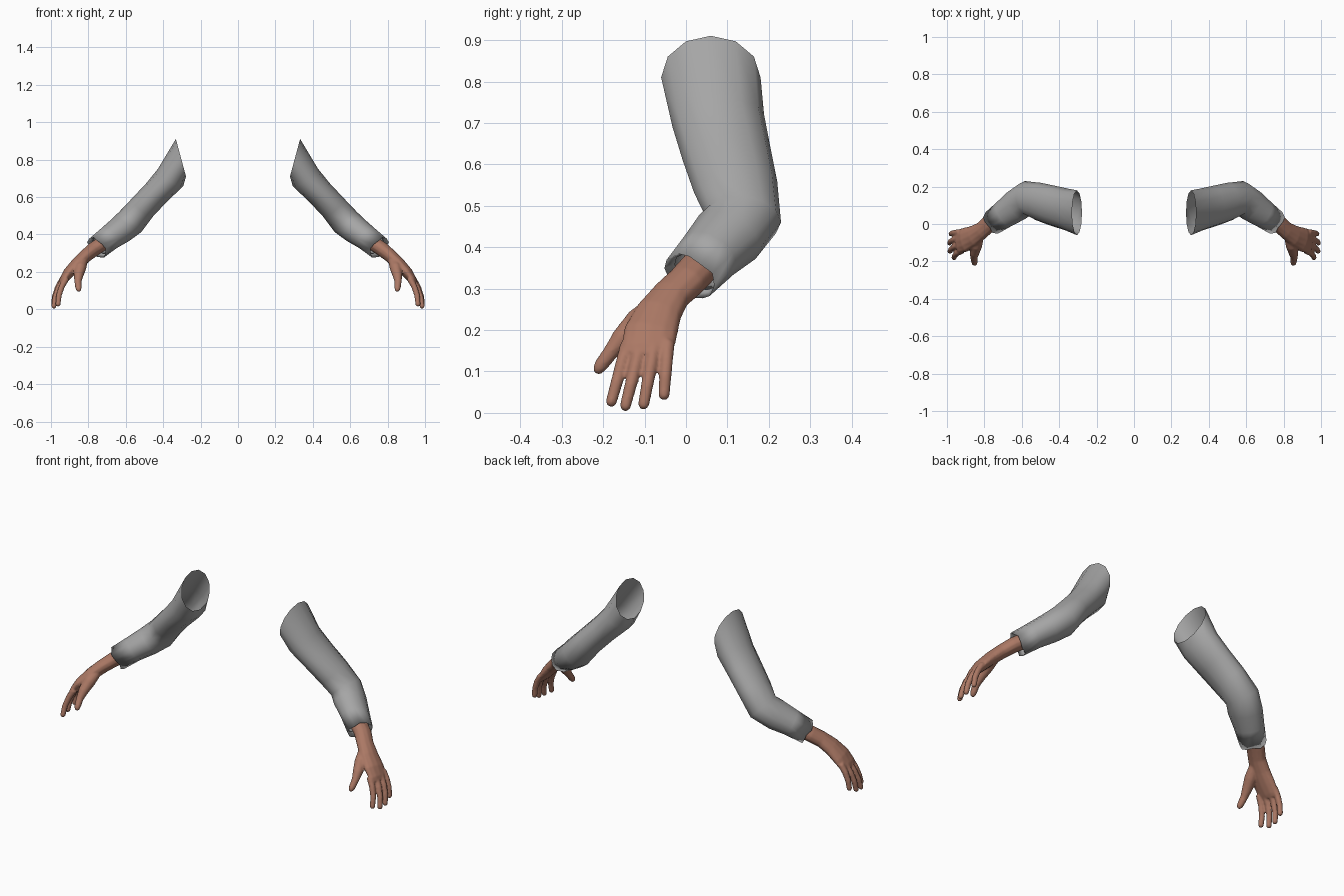
import bpy, bmesh, math
from mathutils import Vector

if "Cube" in bpy.data.objects:
    bpy.data.objects.remove(bpy.data.objects["Cube"])


def material(name, rgb):
    m = bpy.data.materials.new(name)
    m.diffuse_color = (*rgb, 1)
    m.use_nodes = True
    m.node_tree.nodes["Principled BSDF"].inputs["Base Color"].default_value = m.diffuse_color
    return m


GREY = material("sleeve_grey", (0.38, 0.38, 0.38))
SKIN = material("skin_brown", (0.41, 0.19, 0.13))


def loft(bm, stations, sides=12, caps=True, start_dir=None):
    """Skin elliptical rings: each station is x, y, z, width radius, thickness radius."""
    pts = [Vector(s[:3]) for s in stations]
    rings = []
    for i, s in enumerate(stations):
        t = (pts[min(i + 1, len(pts) - 1)] - pts[max(i - 1, 0)]).normalized()
        if i == 0 and start_dir:
            t = Vector(start_dir).normalized()
        side = (Vector((0, 1, 0)) - t * t.y).normalized()
        up = side.cross(t)
        ring = []
        for k in range(sides):
            a = 2 * math.pi * k / sides
            ring.append(bm.verts.new(pts[i] + side * s[3] * math.cos(a) + up * s[4] * math.sin(a)))
        rings.append(ring)
    for a, b in zip(rings, rings[1:]):
        for k in range(sides):
            j = (k + 1) % sides
            bm.faces.new((a[k], a[j], b[j], b[k]))
    if caps:
        bm.faces.new(rings[0][::-1])
        bm.faces.new(rings[-1])
    return rings


def digit(bm, path, radius):
    """Round tapering finger with a rounded tip."""
    n = len(path) - 1
    st = [(*p, radius * (1.1 - 0.2 * i / n), radius * (1.1 - 0.2 * i / n)) for i, p in enumerate(path)]
    tip = Vector(path[-1])
    d = (tip - Vector(path[-2])).normalized()
    for step, f in ((0.5, 0.78), (0.85, 0.4)):
        st.append((*(tip + d * radius * step), radius * f, radius * f))
    loft(bm, st)


def finish(bm, name, mat):
    bmesh.ops.recalc_face_normals(bm, faces=bm.faces)
    for f in bm.faces:
        f.smooth = True
    me = bpy.data.meshes.new(name)
    bm.to_mesh(me)
    bm.free()
    me.materials.append(mat)
    ob = bpy.data.objects.new(name, me)
    bpy.context.collection.objects.link(ob)
    return ob


# Sleeves: open at the shoulder, bent at the elbow, hem turned inward at the wrist
bm = bmesh.new()
rings = loft(bm, [
    (0.305, 0.060, 0.810, 0.120, 0.104),
    (0.360, 0.078, 0.705, 0.112, 0.082),
    (0.435, 0.098, 0.625, 0.108, 0.074),
    (0.510, 0.120, 0.545, 0.102, 0.074),
    (0.575, 0.138, 0.468, 0.092, 0.080),
    (0.627, 0.100, 0.425, 0.090, 0.075),
    (0.690, 0.055, 0.380, 0.078, 0.067),
    (0.755, 0.008, 0.328, 0.069, 0.064),
], caps=False, start_dir=(0.965, 0, -0.26))
hem = rings[-1]
axis = Vector((0.75, -0.52, -0.42))
mid = sum((v.co for v in hem), Vector()) / len(hem)
inner = []
for k, v in enumerate(hem):
    v.co += axis * 0.007 * math.sin(k * 2.1)          # uneven hem
    inner.append(bm.verts.new(mid + (v.co - mid) * 0.84 - axis * 0.03))
for k in range(len(hem)):
    j = (k + 1) % len(hem)
    bm.faces.new((hem[k], hem[j], inner[j], inner[k]))
sleeves = finish(bm, "sleeves", GREY)
sleeves.modifiers.new("mirror", 'MIRROR')

# Hands: wrist and palm
bm = bmesh.new()
loft(bm, [
    (0.700, 0.048, 0.368, 0.050, 0.040),
    (0.775, 0.002, 0.318, 0.048, 0.039),
    (0.815, -0.035, 0.285, 0.048, 0.036),
    (0.860, -0.065, 0.243, 0.057, 0.034),
    (0.905, -0.085, 0.195, 0.066, 0.030),
    (0.935, -0.094, 0.155, 0.064, 0.022),
    (0.946, -0.097, 0.137, 0.056, 0.015),
])

# Four fingers: knuckle and tip positions, curving gently downward
for knuckle, tip in (
    ((0.918, -0.142, 0.165), (0.962, -0.180, 0.028)),
    ((0.932, -0.110, 0.160), (0.984, -0.146, 0.018)),
    ((0.938, -0.076, 0.160), (0.986, -0.102, 0.022)),
    ((0.932, -0.044, 0.170), (0.978, -0.053, 0.044)),
):
    a, b = Vector(knuckle), Vector(tip)
    path = [a.lerp(b, f) + Vector((0.012 * math.sin(math.pi * f), 0, 0)) for f in (0, 0.33, 0.67, 1)]
    digit(bm, path, 0.0155)

# Thumb
loft(bm, [
    (0.830, -0.070, 0.262, 0.026, 0.028),
    (0.843, -0.115, 0.222, 0.032, 0.032),
    (0.853, -0.155, 0.180, 0.026, 0.026),
    (0.856, -0.182, 0.146, 0.019, 0.019),
    (0.853, -0.205, 0.115, 0.017, 0.017),
    (0.851, -0.214, 0.102, 0.013, 0.013),
    (0.850, -0.218, 0.096, 0.006, 0.006),
])
hands = finish(bm, "hands", SKIN)

# Fuse palm and digits into one smooth skin, then mirror
rm = hands.modifiers.new("fuse", 'REMESH')
rm.mode = 'VOXEL'
rm.voxel_size = 0.005
rm.use_smooth_shade = True
sm = hands.modifiers.new("soften", 'SMOOTH')
sm.factor = 0.5
sm.iterations = 5
hands.modifiers.new("mirror", 'MIRROR').use_mirror_merge = False
